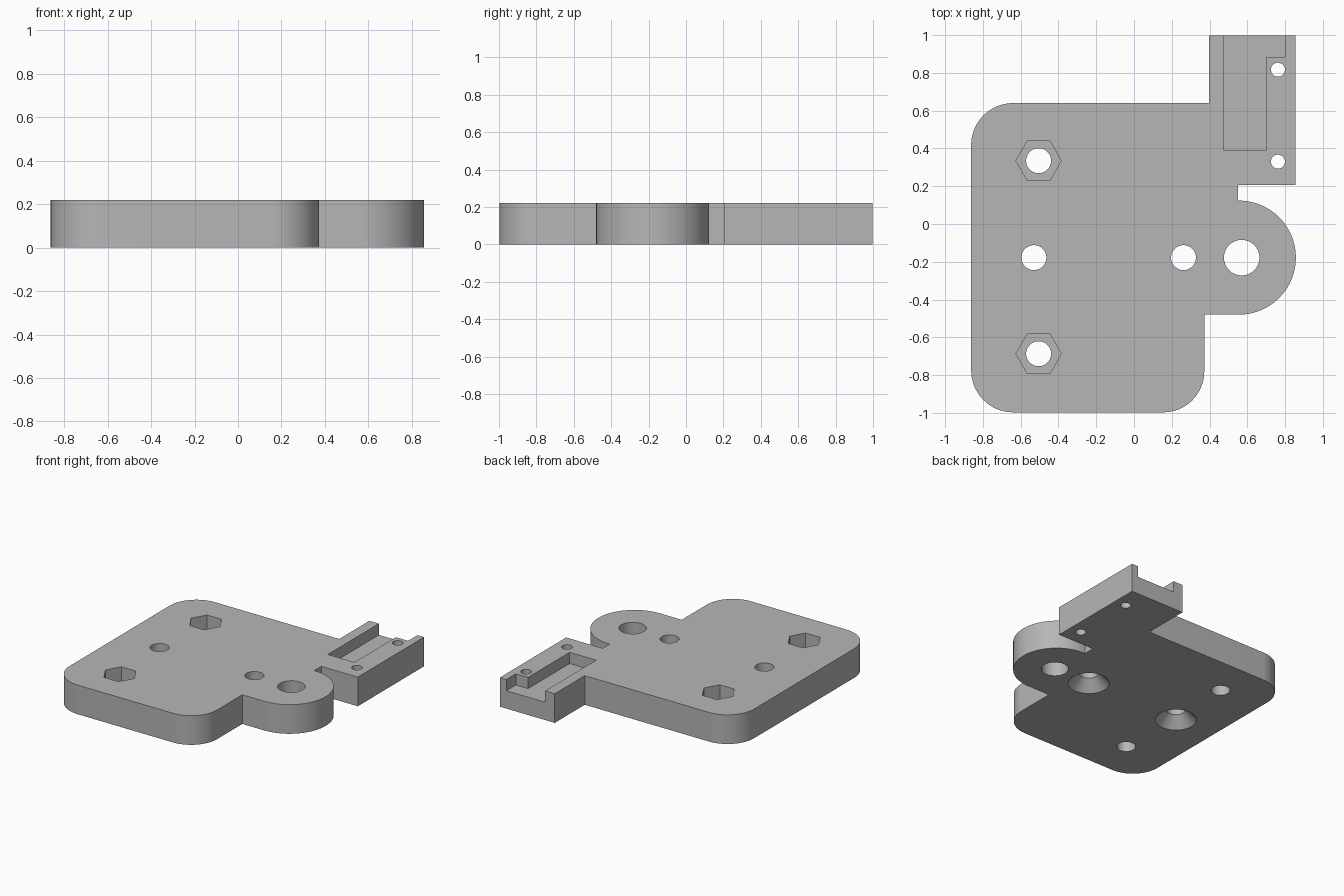
import bpy, bmesh
from math import cos, sin, radians

cube = bpy.data.objects.get("Cube")
if cube:
    bpy.data.objects.remove(cube, do_unlink=True)

HEIGHT = 0.22
grey = bpy.data.materials.new("plain grey")
grey.use_nodes = True
colour = (0.47, 0.47, 0.47, 1)
grey.diffuse_color = colour
grey.node_tree.nodes["Principled BSDF"].inputs["Base Color"].default_value = colour


def arc(cx, cy, r, start, end, steps=20):
    angles = [radians(start + (end - start) * i / steps) for i in range(steps + 1)]
    return [(cx + r * cos(a), cy + r * sin(a)) for a in angles]


def circle(cx, cy, r, sides=48):
    return arc(cx, cy, r, 0, 360, sides)[:-1]


def loft(name, lower, upper, z0, z1):
    """Solid between two matching outlines at two heights."""
    bm = bmesh.new()
    a = [bm.verts.new((x, y, z0)) for x, y in lower]
    b = [bm.verts.new((x, y, z1)) for x, y in upper]
    bm.faces.new(a[::-1])
    bm.faces.new(b)
    for i in range(len(a)):
        j = (i + 1) % len(a)
        bm.faces.new((a[i], a[j], b[j], b[i]))
    mesh = bpy.data.meshes.new(name)
    bm.to_mesh(mesh)
    bm.free()
    obj = bpy.data.objects.new(name, mesh)
    bpy.context.collection.objects.link(obj)
    return obj


# Plate with rounded corners, round lobe and rectangular arm
outline = (arc(-0.64, -0.775, 0.222, 180, 270)
           + arc(0.155, -0.78, 0.217, 270, 360)
           + [(0.372, -0.48)]
           + arc(0.555, -0.178, 0.302, 270, 450, 40)
           + [(0.55, 0.124), (0.55, 0.207), (0.855, 0.207), (0.855, 0.998),
              (0.397, 0.998), (0.397, 0.64)]
           + arc(-0.64, 0.418, 0.222, 90, 180))
plate = loft("mounting_plate", outline, outline, 0, HEIGHT)
plate.data.materials.append(grey)

cutters = []


def cut(name, lower, z0, z1, upper=None):
    cutters.append(loft(name, lower, upper or lower, z0, z1))


# Plain through holes
holes = [(-0.505, 0.335, 0.066), (-0.505, -0.687, 0.066),
         (-0.53, -0.178, 0.066), (0.262, -0.178, 0.066),
         (0.57, -0.178, 0.094), (0.762, 0.817, 0.037), (0.762, 0.33, 0.037)]
for x, y, r in holes:
    cut("hole_cutter", circle(x, y, r), -0.1, HEIGHT + 0.1)

# Hexagonal nut pockets in the top
for x, y, r in holes[:2]:
    cut("nut_pocket_cutter", circle(x, y, 0.12, 6), 0.1, HEIGHT + 0.1)

# Countersinks in the underside, running a little past the surface
for x, y, r in holes[2:4]:
    cut("countersink_cutter", circle(x, y, 0.153), -0.01, 0.08, circle(x, y, r - 0.0005))

# Slot with a side notch, open at the back of the arm
slot = [(0.477, 0.39), (0.698, 0.39), (0.698, 0.885), (0.8, 0.885),
        (0.8, 1.1), (0.477, 1.1)]
cut("slot_cutter", slot, 0.135, HEIGHT + 0.1)

for cutter in cutters:
    cutter.hide_render = True
    mod = plate.modifiers.new(cutter.name, "BOOLEAN")
    mod.operation = "DIFFERENCE"
    mod.solver = "EXACT"
    mod.object = cutter

# Bake the cuts and drop the cutters
bpy.context.view_layer.update()
graph = bpy.context.evaluated_depsgraph_get()
baked = bpy.data.meshes.new_from_object(plate.evaluated_get(graph))
plate.modifiers.clear()
plate.data = baked
for cutter in cutters:
    bpy.data.objects.remove(cutter, do_unlink=True)

bpy.ops.object.select_all(action="DESELECT")
plate.select_set(True)
bpy.context.view_layer.objects.active = plate
bpy.ops.object.shade_smooth_by_angle(angle=radians(30))
